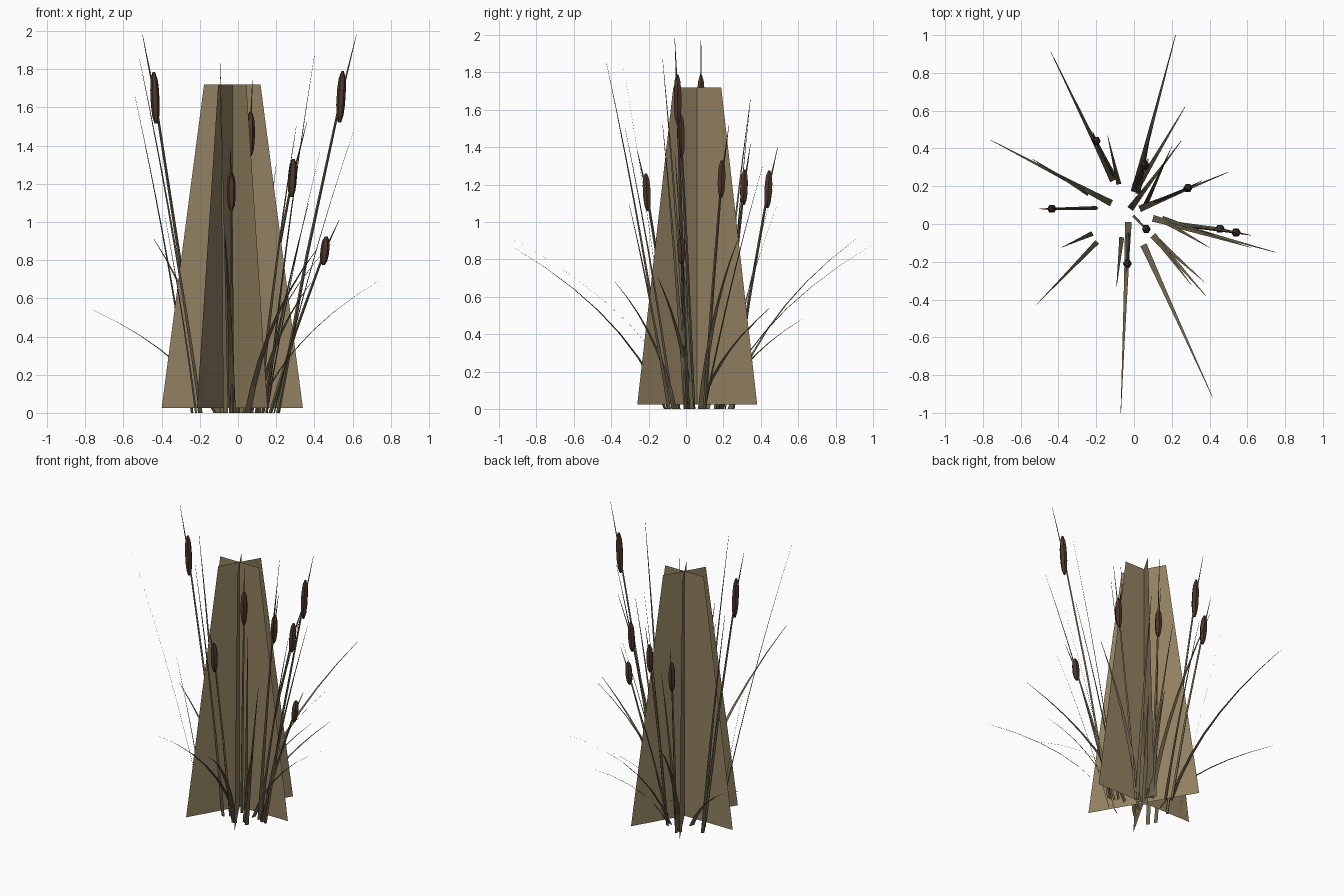
import bpy, bmesh, math
from mathutils import Vector

if "Cube" in bpy.data.objects:
    bpy.data.objects.remove(bpy.data.objects["Cube"])


def material(name, rgb):
    m = bpy.data.materials.new(name)
    m.diffuse_color = (*rgb, 1)
    m.use_nodes = True
    m.node_tree.nodes["Principled BSDF"].inputs["Base Color"].default_value = m.diffuse_color
    return m


CARD = material("dry_reed", (0.29, 0.22, 0.12))
LEAF = material("leaf", (0.15, 0.125, 0.07))
HEAD = material("seed_head", (0.075, 0.038, 0.025))


def finish(bm, name, mat):
    me = bpy.data.meshes.new(name)
    bm.to_mesh(me)
    bm.free()
    me.materials.append(mat)
    ob = bpy.data.objects.new(name, me)
    bpy.context.collection.objects.link(ob)
    return ob


def skin(bm, rings, closed):
    """Bridge successive rings of points with quads."""
    vs = [[bm.verts.new(p) for p in r] for r in rings]
    n = len(vs[0])
    for a, b in zip(vs, vs[1:]):
        for i in range(n if closed else n - 1):
            j = (i + 1) % n
            bm.faces.new((a[i], a[j], b[j], b[i]))
    return vs


def circle(c, r, n):
    return [Vector(c) + Vector((r * math.cos(math.tau * i / n),
                                r * math.sin(math.tau * i / n), 0)) for i in range(n)]


def blade(name, base, tip, width, out, up, n=7):
    """Tapered flat ribbon along a quadratic arc."""
    a, c = Vector((*base, 0)), Vector(tip)
    d = c - a
    b = a + Vector((d.x * out, d.y * out, d.z * up))
    side = Vector((-d.y, d.x, 0)).normalized()
    bm = bmesh.new()
    rings = []
    for i in range(n + 1):
        t = i / n
        p = a * (1 - t) ** 2 + b * 2 * t * (1 - t) + c * t * t
        w = side * width * 0.5 * (1 - 0.93 * t)
        rings.append([p - w, p + w])
    skin(bm, rings, False)
    finish(bm, name, LEAF)


def cattail(i, base, head, length, tip):
    """Thin stalk with a six-sided seed head."""
    a, h, t = Vector((*base, 0)), Vector(head), Vector(tip)
    bm = bmesh.new()
    mid = a.lerp(h, 0.5) - Vector((h.x - a.x, h.y - a.y, 0)) * 0.04
    skin(bm, [circle(a, .010, 4), circle(mid, .008, 4), circle(h, .006, 4),
              circle(t, .001, 4)], True)
    finish(bm, f"stalk_{i}", LEAF)
    axis = (t - a).normalized() * 0.3 + Vector((0, 0, 0.7))
    axis.normalize()
    bm = bmesh.new()
    r = 0.023
    prof = [(-.5, .35), (-.36, .8), (-.15, 1), (.15, 1), (.36, .8), (.5, .3)]
    vs = skin(bm, [circle(h + axis * length * z, r * k, 6) for z, k in prof], True)
    bm.faces.new(vs[0][::-1])
    bm.faces.new(vs[-1])
    finish(bm, f"seed_head_{i}", HEAD)


# three crossed tapered cards
for k in range(3):
    u = Vector((math.cos(k * math.pi / 3), math.sin(k * math.pi / 3), 0))
    o = Vector((-.03, .06, 0))
    bm = bmesh.new()
    lo, hi = o + Vector((0, 0, .025)), o + Vector((0, 0, 1.72))
    skin(bm, [[lo - u * .37, lo + u * .37], [hi - u * .148, hi + u * .148]], False)
    finish(bm, f"reed_card_{k}", CARD)

# low arching leaves: base, tip
arching = [
    ((.0, .17), (.22, 1.0, .88)), ((-.11, .23), (-.44, .91, .91)),
    ((-.12, .11), (-.76, .445, .54)), ((-.03, .01), (-.07, -1.0, .95)),
    ((.05, -.11), (.415, -.915, .86)), ((.01, .18), (.27, .62, .48)),
    ((.10, .03), (.75, -.15, .70)), ((.10, -.06), (.38, -.38, .68)),
    ((-.02, .08), (.25, .44, .53)), ((.03, .08), (.50, .275, .90)),
]
for i, (b, t) in enumerate(arching):
    blade(f"arching_leaf_{i}", b, t, .036, .24, .58)

# tall upright leaves: base, tip
upright = [
    ((-.24, .16), (-.54, .345, 1.66)), ((-.195, -.095), (-.515, -.425, 1.85)),
    ((-.22, -.05), (-.385, -.125, 1.04)), ((-.065, -.07), (-.093, -.335, 1.83)),
    ((.15, .02), (.40, -.125, 1.87)), ((.19, .0), (.62, -.125, 1.52)),
    ((.11, -.07), (.305, -.325, 1.50)), ((.13, -.09), (.37, -.305, 1.10)),
    ((.02, .16), (.09, .49, 1.10)), ((-.08, .21), (-.14, .47, 1.20)),
    ((.06, .10), (.20, .41, 1.30)), ((.15, .03), (.43, -.06, 1.37)),
    ((.0, .2), (.08, .345, 1.66)),
]
for i, (b, t) in enumerate(upright):
    blade(f"upright_leaf_{i}", b, t, .026, .42, .52)

# cattails: base, head centre, head length, tip
cattails = [
    ((-.20, .085), (-.435, .08, 1.65), .27, (-.50, .08, 1.98)),
    ((.21, .0), (.54, -.045, 1.655), .27, (.62, -.06, 1.98)),
    ((.17, .01), (.455, -.025, .85), .15, (.53, -.04, 1.01)),
    ((.07, .10), (.285, .19, 1.23), .20, (.36, .23, 1.52)),
    ((.0, .04), (.065, -.027, 1.46), .23, (.075, -.04, 1.74)),
    ((-.03, -.04), (-.035, -.21, 1.16), .20, (-.04, -.26, 1.38)),
    ((-.10, .25), (-.20, .44, 1.175), .20, (-.22, .49, 1.40)),
    ((.01, .19), (.06, .31, 1.185), .19, (.07, .345, 1.42)),
]
for i, c in enumerate(cattails):
    cattail(i, *c)
